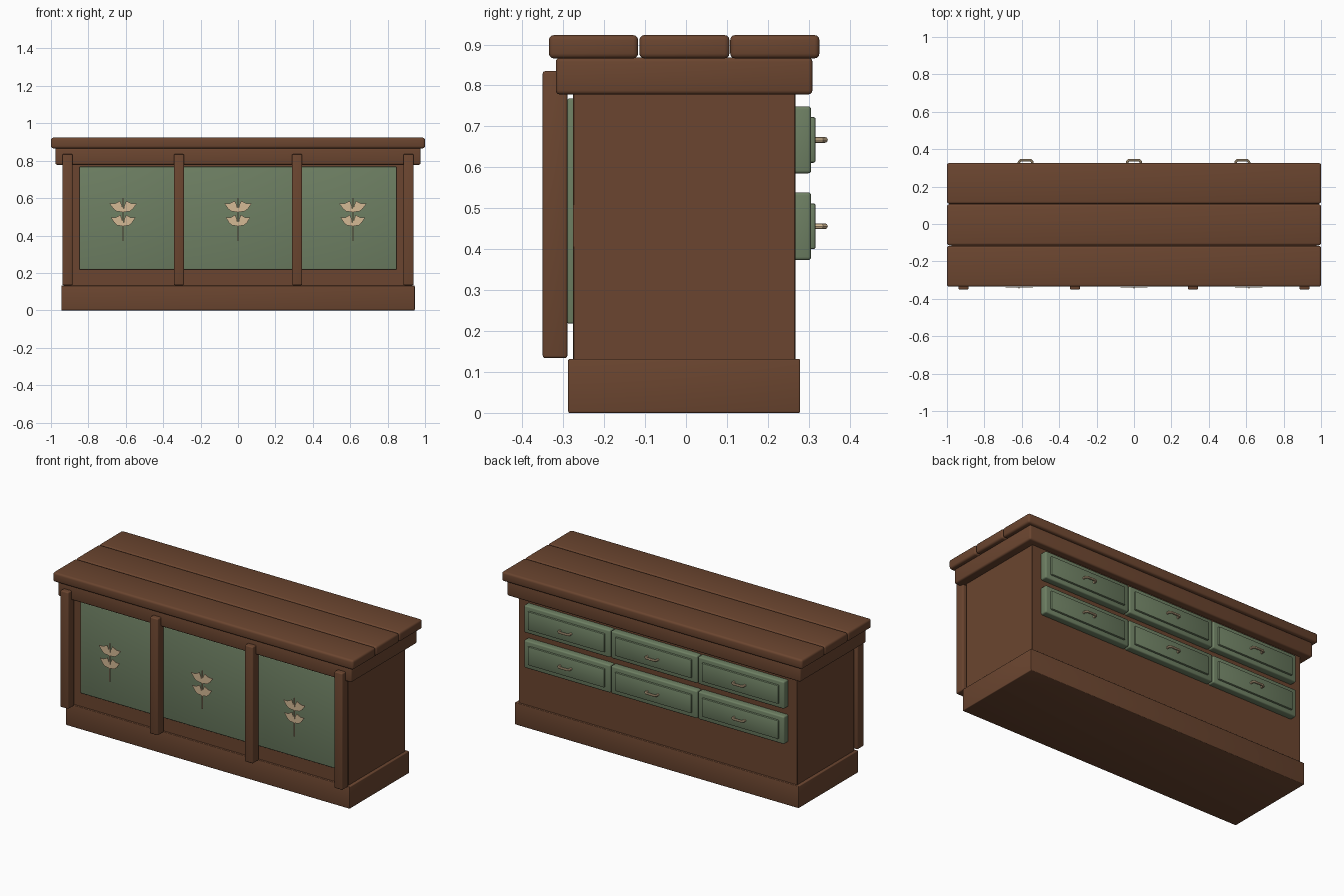
import bpy, bmesh, math
from mathutils import Vector

if "Cube" in bpy.data.objects:
    bpy.data.objects.remove(bpy.data.objects["Cube"])


def material(name, rgb):
    m = bpy.data.materials.new(name)
    m.diffuse_color = (*rgb, 1)
    m.use_nodes = True
    m.node_tree.nodes["Principled BSDF"].inputs["Base Color"].default_value = m.diffuse_color
    return m


WOOD = material("brown wood", (0.147, 0.060, 0.029))
GREEN = material("sage green paint", (0.156, 0.215, 0.125))
CREAM = material("cream", (0.66, 0.49, 0.30))


def finish(name, bm, mat, smooth=True):
    bmesh.ops.recalc_face_normals(bm, faces=bm.faces[:])
    me = bpy.data.meshes.new(name)
    bm.to_mesh(me)
    bm.free()
    ob = bpy.data.objects.new(name, me)
    bpy.context.collection.objects.link(ob)
    me.materials.append(mat)
    if smooth:
        bpy.ops.object.select_all(action='DESELECT')
        ob.select_set(True)
        bpy.context.view_layer.objects.active = ob
        bpy.ops.object.shade_smooth_by_angle(angle=math.radians(40))
    return ob


def box(name, x, y, z, mat, bevel=0.004, segments=3):
    """Box from (min, max) ranges with rounded edges."""
    bm = bmesh.new()
    bmesh.ops.create_cube(bm, size=1)
    for v in bm.verts:
        v.co = Vector([r[0] if c < 0 else r[1] for c, r in zip(v.co, (x, y, z))])
    if bevel:
        bmesh.ops.bevel(bm, geom=bm.edges[:], offset=bevel, segments=segments,
                        profile=0.5, affect='EDGES')
    return finish(name, bm, mat)


def plate(name, outline, y, thick, mat):
    """Thin plate from an outline of (x, z) points."""
    bm = bmesh.new()
    f = bm.faces.new([bm.verts.new((px, y, pz)) for px, pz in outline])
    r = bmesh.ops.extrude_face_region(bm, geom=[f])
    for v in r['geom']:
        if isinstance(v, bmesh.types.BMVert):
            v.co.y += thick
    return finish(name, bm, mat, False)


def tube(name, pts, radius, mat):
    """Round rod swept along points."""
    cu = bpy.data.curves.new(name, 'CURVE')
    cu.dimensions = '3D'
    cu.bevel_depth = radius
    cu.bevel_resolution = 2
    cu.use_fill_caps = True
    sp = cu.splines.new('POLY')
    sp.points.add(len(pts) - 1)
    for p, co in zip(sp.points, pts):
        p.co = (*co, 1)
    cu.materials.append(mat)
    ob = bpy.data.objects.new(name, cu)
    bpy.context.collection.objects.link(ob)
    bpy.ops.object.select_all(action='DESELECT')
    ob.select_set(True)
    bpy.context.view_layer.objects.active = ob
    bpy.ops.object.convert(target='MESH')
    bpy.ops.object.shade_smooth_by_angle(angle=math.radians(40))


# carcass
box("plinth", (-0.945, 0.945), (-0.288, 0.279), (0, 0.132), WOOD)
box("body", (-0.927, 0.927), (-0.276, 0.267), (0.125, 0.79), WOOD, 0.002, 1)
box("frieze", (-0.977, 0.977), (-0.318, 0.309), (0.778, 0.868), WOOD, 0.01)

# worktop planks
for i, y in enumerate([(-0.335, -0.117), (-0.114, 0.106), (0.108, 0.326)]):
    box(f"top_plank_{i+1}", (-1, 1), y, (0.866, 0.923), WOOD, 0.012)

# front posts
for i, x in enumerate((-0.912, -0.316, 0.316, 0.912)):
    box(f"front_post_{i+1}", (x - 0.027, x + 0.027), (-0.35, -0.29),
        (0.134, 0.835), WOOD, 0.006)

# green front panels
for i, x in enumerate([(-0.848, -0.317), (-0.315, 0.315), (0.317, 0.848)]):
    box(f"front_panel_{i+1}", x, (-0.29, -0.27), (0.218, 0.768), GREEN, 0.005)

# leaf sprigs standing just proud of the panels
for i, cx in enumerate((-0.614, 0, 0.614)):
    box(f"sprig_stem_{i+1}", (cx - 0.003, cx + 0.003), (-0.344, -0.338),
        (0.37, 0.60), CREAM, 0)
    for row, base in (("upper", 0.525), ("lower", 0.45)):
        for side, s in (("left", -1), ("right", 1)):
            k = 1 if row == "upper" else 0.9
            shape = [(0, 0), (-0.035, 0.004), (-0.053, 0.018), (-0.073, 0.046),
                     (-0.045, 0.046), (-0.017, 0.06), (-0.006, 0.035)]
            plate(f"{row}_{side}_leaf_{i+1}",
                  [(cx - s * px * k * -1, base + pz) for px, pz in shape]
                  if s > 0 else [(cx - px * k, base + pz) for px, pz in shape],
                  -0.343, 0.004, CREAM)

# drawers on the back, with raised fields and pulls
for r, (z0, z1) in enumerate([(0.585, 0.749), (0.373, 0.539)]):
    for c, cx in enumerate((-0.579, 0, 0.579)):
        tag = f"{r+1}_{c+1}"
        zc = (z0 + z1) / 2
        box(f"drawer_front_{tag}", (cx - 0.287, cx + 0.287), (0.255, 0.306),
            (z0, z1), GREEN, 0.008)
        box(f"drawer_field_{tag}", (cx - 0.255, cx + 0.255), (0.296, 0.317),
            (zc - 0.056, zc + 0.056), GREEN, 0.006, 2)
        tube(f"drawer_pull_{tag}",
             [(cx - 0.036, 0.31, zc), (cx - 0.036, 0.332, zc), (cx - 0.028, 0.34, zc),
              (cx + 0.028, 0.34, zc), (cx + 0.036, 0.332, zc), (cx + 0.036, 0.31, zc)],
             0.007, CREAM)
